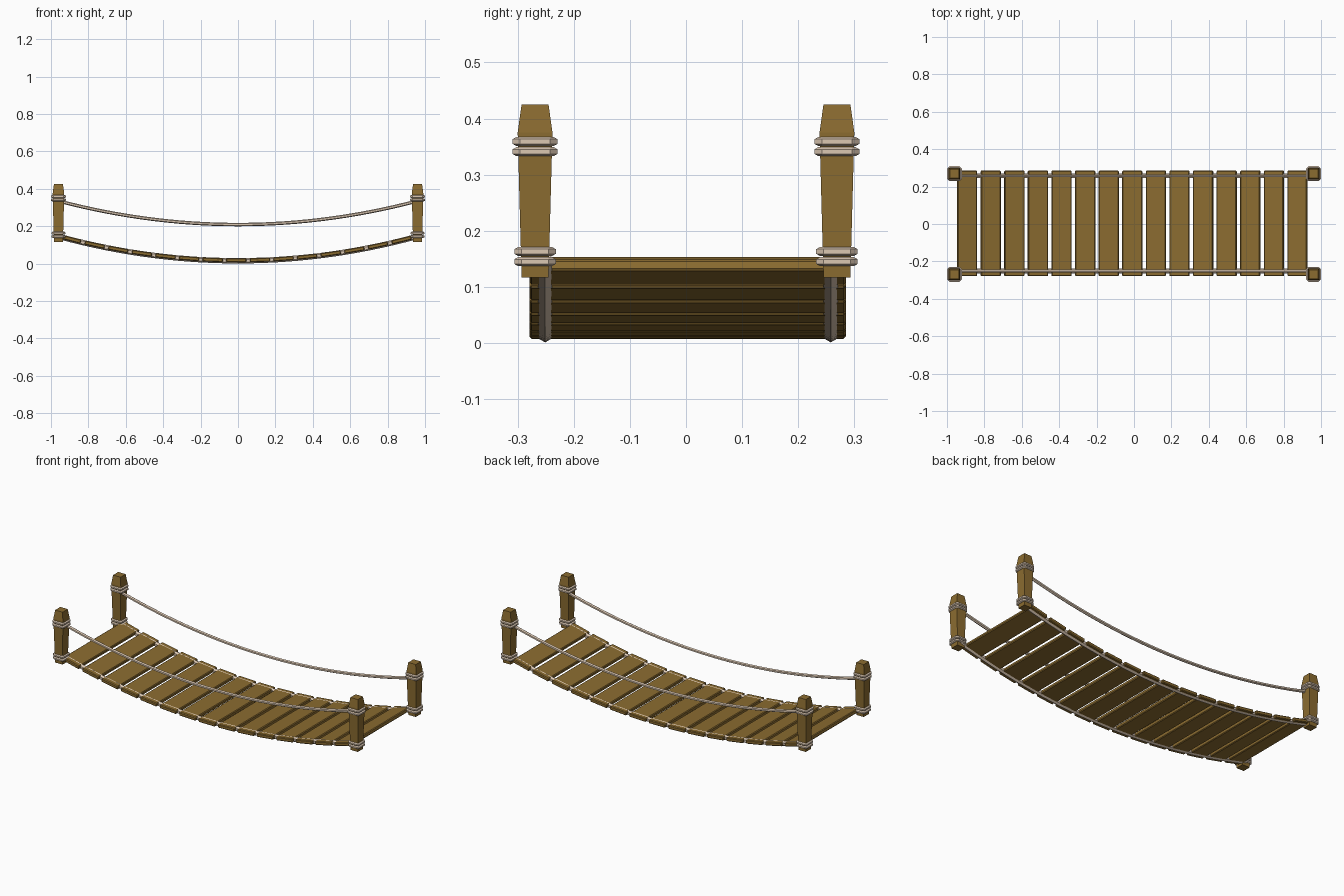
import bpy, bmesh, math
from mathutils import Vector

cube = bpy.data.objects.get("Cube")
if cube:
    bpy.data.objects.remove(cube, do_unlink=True)


def material(name, rgb):
    m = bpy.data.materials.new(name)
    m.use_nodes = True
    m.diffuse_color = (*rgb, 1)
    m.node_tree.nodes["Principled BSDF"].inputs["Base Color"].default_value = (*rgb, 1)
    return m


WOOD = material("brown wood", (0.26, 0.15, 0.03))
ROPE = material("pale tan rope", (0.72, 0.58, 0.45))


def finish(name, bm, mat):
    bmesh.ops.recalc_face_normals(bm, faces=bm.faces)
    mesh = bpy.data.meshes.new(name)
    bm.to_mesh(mesh)
    bm.free()
    mesh.materials.append(mat)
    obj = bpy.data.objects.new(name, mesh)
    bpy.context.collection.objects.link(obj)
    return obj


def skin(bm, rings, closed):
    """Bridge rings of equal size, capping the ends of an open tube."""
    loops = [[bm.verts.new(p) for p in ring] for ring in rings]
    n = len(loops[0])
    pairs = list(zip(loops, loops[1:]))
    if closed:
        pairs.append((loops[-1], loops[0]))
    else:
        bm.faces.new(loops[0])
        bm.faces.new(loops[-1])
    for a, b in pairs:
        for i in range(n):
            j = (i + 1) % n
            bm.faces.new((a[i], a[j], b[j], b[i]))


def rope(name, path, radius, normal, closed=False, turn=0.0):
    """Sweep a six-sided section along a flat path."""
    angles = [turn + math.tau * k / 6 for k in range(6)]
    rings = []
    last = len(path) - 1
    for i, p in enumerate(path):
        if closed:
            tangent = path[(i + 1) % len(path)] - path[i - 1]
        else:
            tangent = path[min(i + 1, last)] - path[max(i - 1, 0)]
        side = normal.cross(tangent).normalized()
        rings.append([p + radius * (side * math.cos(a) + normal * math.sin(a)) for a in angles])
    bm = bmesh.new()
    skin(bm, rings, closed)
    return finish(name, bm, ROPE)


def sag_path(y, low, sag, reach=0.96, steps=30):
    xs = [reach * (2 * i / steps - 1) for i in range(steps + 1)]
    return [Vector((x, y, low + sag * x * x)) for x in xs]


def square_path(x, y, z, half, cut=0.007):
    pts = []
    for sx, sy in ((1, 1), (-1, 1), (-1, -1), (1, -1)):
        ends = [(sx * half, sy * (half - cut)), (sx * (half - cut), sy * half)]
        pts += ends if sx * sy > 0 else ends[::-1]
    return [Vector((x + a, y + b, z)) for a, b in pts]


# Corner posts with rope bindings
POST = [(0.117, 0.024), (0.375, 0.031), (0.425, 0.024)]
BINDINGS = [(0.145, 0.03), (0.163, 0.03), (0.341, 0.033), (0.359, 0.033)]
for sx, end in ((1, "left"), (-1, "right")):
    for sy, face in ((-1, "front"), (1, "back")):
        x, y = 0.96 * sx, 0.269 * sy
        bm = bmesh.new()
        skin(bm, [[(x + a * h, y + b * h, z) for a, b in ((1, 1), (-1, 1), (-1, -1), (1, -1))]
                  for z, h in POST], False)
        finish(f"{face}_{end}_post", bm, WOOD)
        for k, (z, half) in enumerate(BINDINGS):
            rope(f"{face}_{end}_binding_{k + 1}", square_path(x, y, z, half),
                 0.0082, Vector((0, 0, 1)), closed=True, turn=math.pi / 6)

# Hand ropes and deck ropes
SAG = 0.1415
for y, face in ((-0.251, "front"), (0.258, "back")):
    rope(f"{face}_deck_rope", sag_path(y, 0.0155, SAG), 0.0145, Vector((0, 1, 0)))
    rope(f"{face}_hand_rope", sag_path(y, 0.209, 0.137), 0.0092, Vector((0, 1, 0)))

# Chamfered deck planks following the sag
for i in range(15):
    x = -0.009 + 0.1262 * (i - 7)
    bm = bmesh.new()
    bmesh.ops.create_cube(bm, size=1)
    bmesh.ops.scale(bm, vec=(0.108, 0.564, 0.021), verts=bm.verts)
    bmesh.ops.bevel(bm, geom=bm.edges[:], offset=0.004, segments=1, affect='EDGES')
    plank = finish(f"plank_{i + 1}", bm, WOOD)
    plank.location = (x, 0.003, 0.018 + SAG * x * x)
    plank.rotation_euler.y = -math.atan(2 * SAG * x)
